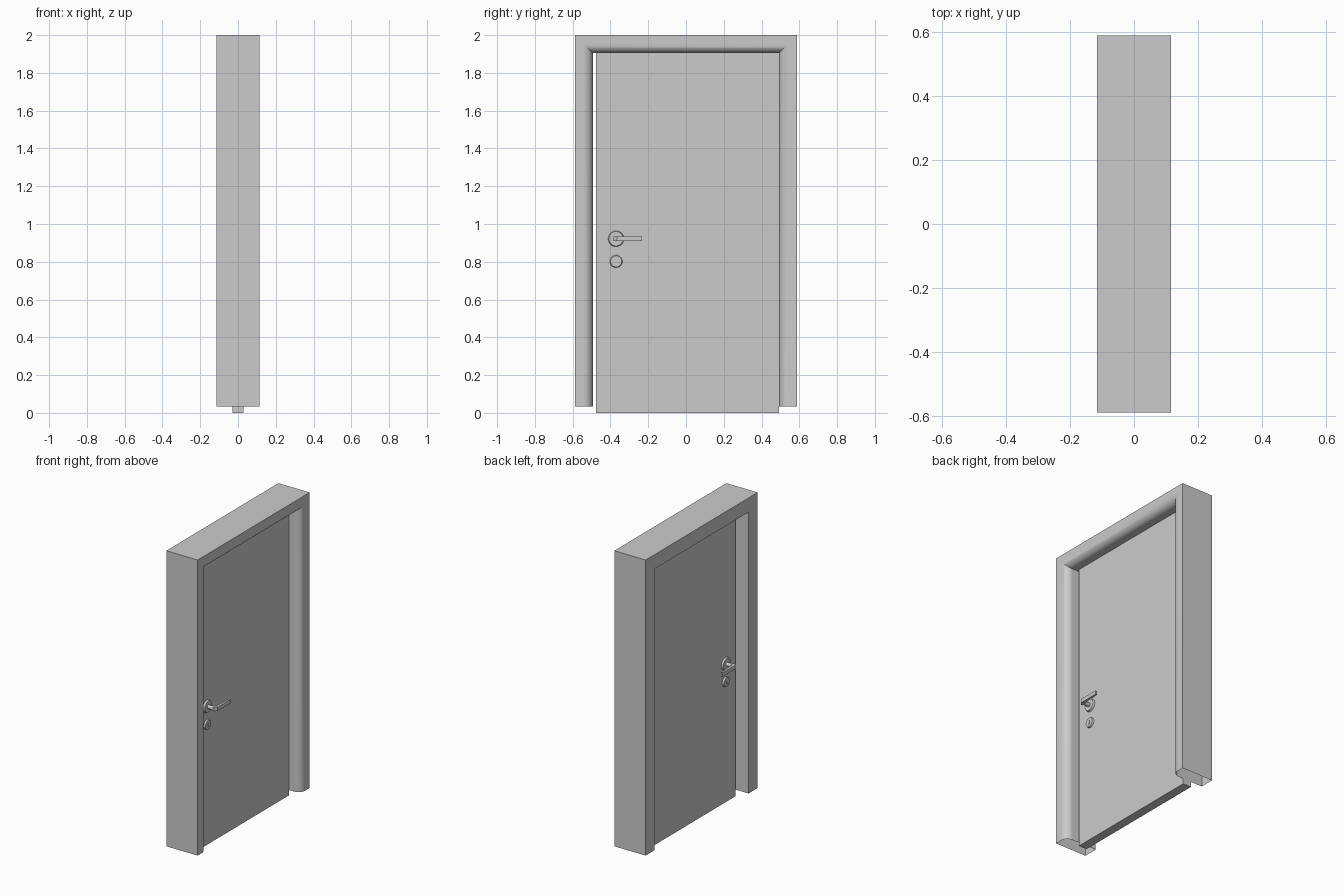
import bpy, bmesh, math
from mathutils import Matrix, Vector

cube = bpy.data.objects.get("Cube")
if cube:
    bpy.data.objects.remove(cube, do_unlink=True)

grey = bpy.data.materials.new("plain_grey")
grey.use_nodes = True
grey.diffuse_color = (0.6, 0.6, 0.6, 1)
grey.node_tree.nodes["Principled BSDF"].inputs["Base Color"].default_value = (0.6, 0.6, 0.6, 1)


def finish(name, bm):
    """Turn a bmesh into a named, shaded object."""
    bmesh.ops.recalc_face_normals(bm, faces=bm.faces)
    mesh = bpy.data.meshes.new(name)
    bm.to_mesh(mesh)
    bm.free()
    mesh.materials.append(grey)
    obj = bpy.data.objects.new(name, mesh)
    bpy.context.collection.objects.link(obj)
    bpy.ops.object.select_all(action='DESELECT')
    obj.select_set(True)
    bpy.context.view_layer.objects.active = obj
    bpy.ops.object.shade_smooth_by_angle(angle=math.radians(35))
    return obj


def disc(name, side, y, z, r1, r2, x1, x2, segments=32):
    """Round part whose axis runs out from the door face."""
    bm = bmesh.new()
    bmesh.ops.create_cone(bm, cap_ends=True, segments=segments,
                          radius1=r1, radius2=r2, depth=x2 - x1)
    turn = Matrix.Rotation(side * math.pi / 2, 4, 'Y')
    place = Matrix.Translation((side * (x1 + x2) / 2, y, z))
    bmesh.ops.transform(bm, matrix=place @ turn, verts=bm.verts)
    return finish(name, bm)


def plate(name, side, outline, z1, z2):
    """Extrude an (x, y) outline upwards from z1 to z2."""
    bm = bmesh.new()
    face = bm.faces.new([bm.verts.new((side * x, y, z1)) for x, y in outline])
    new = bmesh.ops.extrude_face_region(bm, geom=[face])["geom"]
    bmesh.ops.translate(bm, vec=(0, 0, z2 - z1),
                        verts=[v for v in new if isinstance(v, bmesh.types.BMVert)])
    return finish(name, bm)


# Frame: hollow profile with one rounded inner edge, swept with mitred corners
HALF_X, HALF_Y, TOP, BOTTOM = 0.115, 0.588, 2.0, 0.035
WIDTH, ROUND = 0.095, 0.05
profile = [(0, -HALF_X), (0, HALF_X)]
for i in range(13):
    a = math.pi / 2 * i / 12
    profile.append((WIDTH - ROUND + ROUND * math.sin(a),
                    HALF_X - ROUND + ROUND * math.cos(a)))
profile.append((WIDTH, -HALF_X))

bm = bmesh.new()
rings = []
for side, upper in ((-1, False), (-1, True), (1, True), (1, False)):
    rings.append([bm.verts.new((x, side * (HALF_Y - d), TOP - d if upper else BOTTOM))
                  for d, x in profile])
for a, b in zip(rings, rings[1:]):
    for i in range(len(profile)):
        j = (i + 1) % len(profile)
        bm.faces.new((a[i], a[j], b[j], b[i]))
finish("door_frame", bm)

# Door leaf
DOOR = 0.03
plate("door_leaf", 1, [(-DOOR, -0.477), (DOOR, -0.477), (DOOR, 0.493), (-DOOR, 0.493)],
      0, TOP - WIDTH)

# Handle and lock on both faces
HY, HZ, LZ = -0.37, 0.922, 0.802
lever = [(0.092, HY - 0.013), (0.107, HY + 0.004), (0.107, -0.232),
         (0.095, -0.232), (0.089, HY + 0.013), (0.082, HY + 0.013), (0.082, HY - 0.013)]
for side, tag in ((1, "left"), (-1, "right")):
    disc("handle_rose_" + tag, side, HY, HZ, 0.042, 0.038, DOOR, 0.042)
    disc("handle_neck_" + tag, side, HY, HZ, 0.013, 0.013, 0.04, 0.09, 20)
    plate("handle_lever_" + tag, side, lever, HZ - 0.013, HZ + 0.013)
    disc("lock_rose_" + tag, side, LZ and HY, LZ, 0.033, 0.030, DOOR, 0.041)
    # Keyhole: round head and narrow slot
    disc("keyhole_head_" + tag, side, HY, LZ + 0.006, 0.007, 0.007, 0.04, 0.043, 16)
    plate("keyhole_slot_" + tag, side,
          [(0.04, HY - 0.003), (0.043, HY - 0.003), (0.043, HY + 0.003), (0.04, HY + 0.003)],
          LZ - 0.014, LZ + 0.002)
